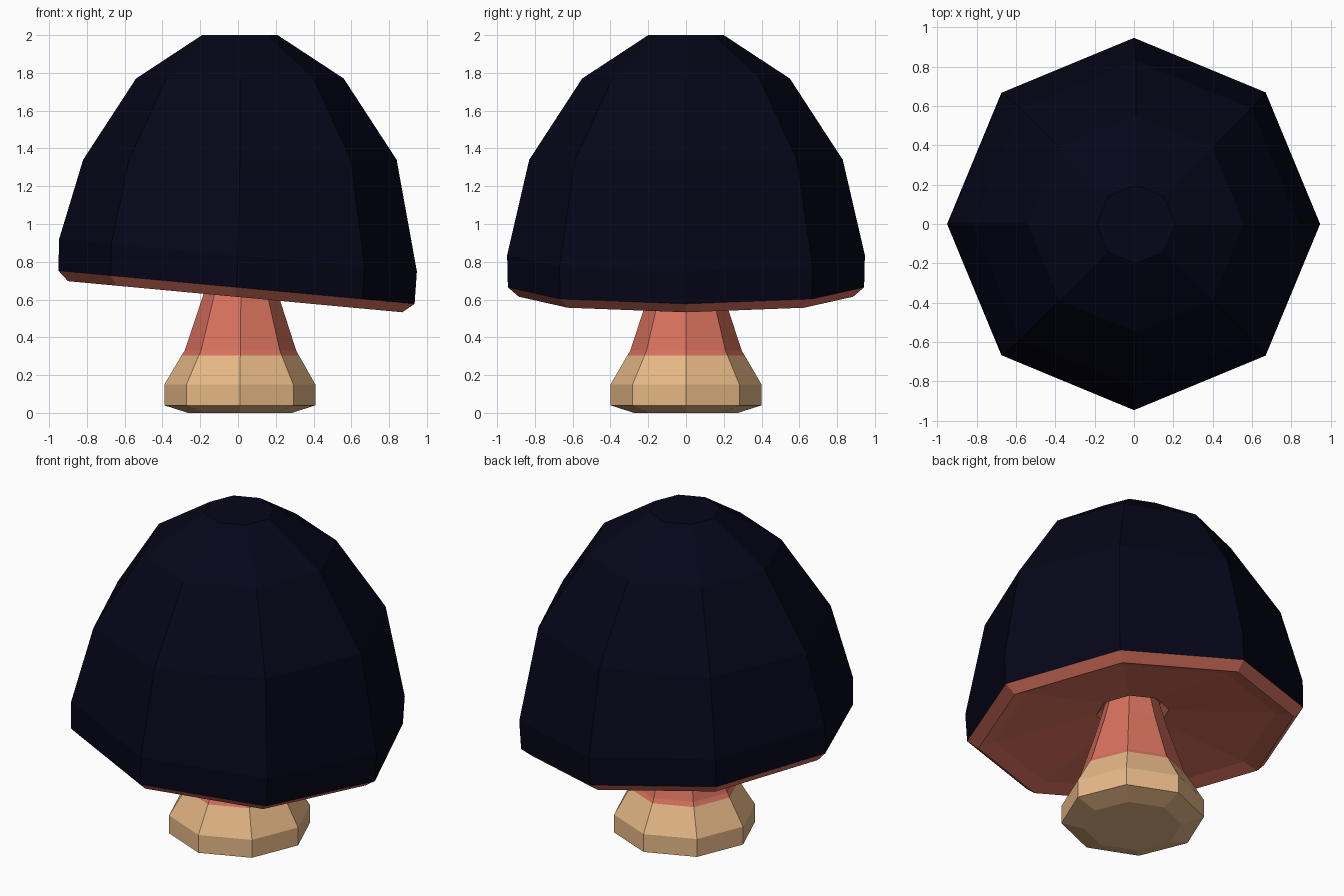
import bpy, bmesh, math

if "Cube" in bpy.data.objects:
    bpy.data.objects.remove(bpy.data.objects["Cube"])


def material(name, rgb):
    m = bpy.data.materials.new(name)
    m.diffuse_color = (*rgb, 1.0)
    m.use_nodes = True
    m.node_tree.nodes["Principled BSDF"].inputs["Base Color"].default_value = m.diffuse_color
    return m


navy = material("midnight navy", (0.0016, 0.0016, 0.0095))
coral = material("coral", (0.68, 0.165, 0.11))
tan = material("tan", (0.79, 0.48, 0.24))


def lathe(name, rings, mats, sides=8):
    """Rings are (radius, z, centre x, tilt, material index of the band that follows)."""
    bm = bmesh.new()
    loops = []
    for r, z, cx, tilt, _ in rings:
        loop = []
        for i in range(sides):
            a = 2 * math.pi * i / sides
            dx = r * math.cos(a)
            loop.append(bm.verts.new((cx + dx, r * math.sin(a), z - tilt * dx)))
        loops.append(loop)
    for k in range(len(rings) - 1):
        a, b = loops[k], loops[k + 1]
        for i in range(sides):
            j = (i + 1) % sides
            f = bm.faces.new((a[i], a[j], b[j], b[i]))
            f.material_index = rings[k][4]
    bm.faces.new(loops[0][::-1]).material_index = rings[0][4]
    bm.faces.new(loops[-1]).material_index = rings[-1][4]
    bmesh.ops.recalc_face_normals(bm, faces=bm.faces)
    me = bpy.data.meshes.new(name)
    bm.to_mesh(me)
    bm.free()
    for m in mats:
        me.materials.append(m)
    ob = bpy.data.objects.new(name, me)
    bpy.context.collection.objects.link(ob)
    return ob


# Stem: tan bulb below, coral neck above
lathe("stem", [
    (0.275, 0.00, 0.01, 0, 0),
    (0.40, 0.04, 0.01, 0, 0),
    (0.40, 0.15, 0.01, 0, 0),
    (0.31, 0.305, 0.012, 0, 1),
    (0.295, 0.33, 0.013, 0, 1),
    (0.20, 0.62, 0.015, 0, 1),
    (0.15, 0.80, 0.015, 0, 1),
], [tan, coral])

# Cap: flat top, tilted lower rim, hollowed coral underside
lathe("cap", [
    (0.20, 2.00, 0.01, 0, 0),
    (0.55, 1.77, 0.01, 0, 0),
    (0.83, 1.34, 0.01, 0, 0),
    (0.947, 0.835, 0.0, 0.09, 0),
    (0.943, 0.665, -0.008, 0.093, 1),
    (0.885, 0.615, -0.015, 0.093, 1),
    (0.79, 0.645, -0.01, 0.093, 1),
    (0.205, 0.735, 0.01, 0.06, 1),
    (0.16, 0.79, 0.01, 0.03, 1),
], [navy, coral])
